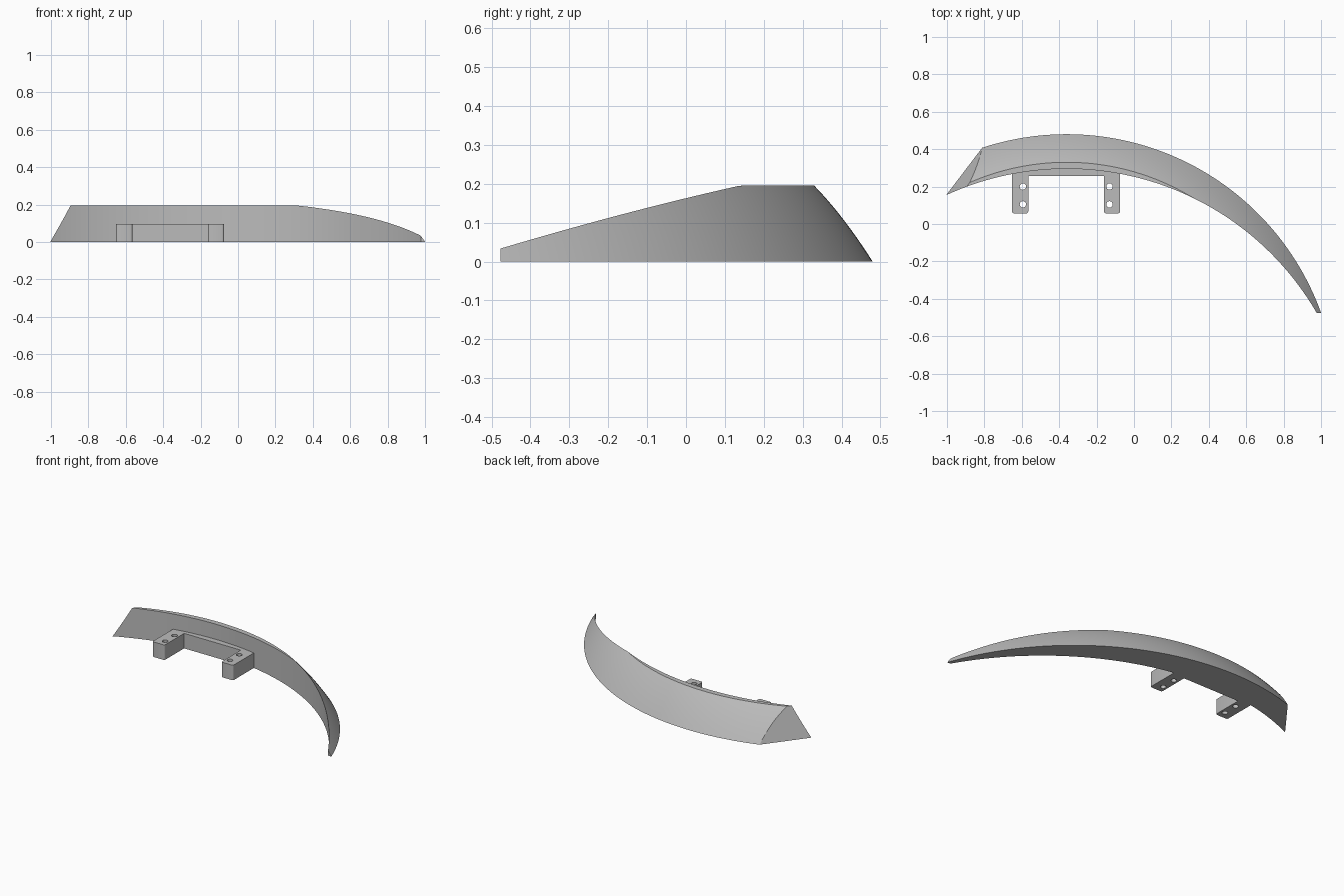
import bpy
import bmesh
from math import sin, cos, sqrt, radians
from mathutils import Vector

if "Cube" in bpy.data.objects:
    bpy.data.objects.remove(bpy.data.objects["Cube"], do_unlink=True)

grey = bpy.data.materials.new("plain grey")
grey.use_nodes = True
colour = (0.5, 0.5, 0.5, 1)
grey.diffuse_color = colour
grey.node_tree.nodes["Principled BSDF"].inputs["Base Color"].default_value = colour

CX = -0.36                        # shared x of both arc centres
OUT_Y, OUT_R = -0.966, 1.446      # outer bottom arc
IN_Y, IN_R = -1.25, 1.545         # inner wall arc
TOP, RUN = 0.195, 0.15            # body height and inward run of the slope


def slope_height(d):
    return min(TOP, 1.577 * d - 1.85 * d * d)


def finish(bm, name):
    bmesh.ops.recalc_face_normals(bm, faces=bm.faces)
    mesh = bpy.data.meshes.new(name)
    bm.to_mesh(mesh)
    bm.free()
    mesh.materials.append(grey)
    obj = bpy.data.objects.new(name, mesh)
    bpy.context.collection.objects.link(obj)
    return obj


def activate(obj):
    bpy.ops.object.select_all(action='DESELECT')
    obj.select_set(True)
    bpy.context.view_layer.objects.active = obj


# Curved body: cross-sections swept around the outer arc centre
bm = bmesh.new()
STEPS, ROWS = 120, 8
offset = OUT_Y - IN_Y
rings = []
for i in range(STEPS + 1):
    a = radians(-33 + 105 * i / STEPS)
    c = offset * cos(a)
    depth = OUT_R - (sqrt(c * c + IN_R ** 2 - offset ** 2) - c)
    section = []
    for k in range(ROWS + 1):
        d = min(depth, RUN) * k / ROWS
        section.append((d, slope_height(d)))
    section += [(depth, slope_height(depth)), (depth, 0)]
    rings.append([bm.verts.new((CX + (OUT_R - d) * sin(a),
                                OUT_Y + (OUT_R - d) * cos(a), z))
                  for d, z in section])
for r0, r1 in zip(rings, rings[1:]):
    for k in range(len(r0)):
        n = (k + 1) % len(r0)
        bm.faces.new((r0[k], r0[n], r1[n], r1[k]))
bmesh.ops.remove_doubles(bm, verts=bm.verts, dist=0.0001)

# Trim the leaning right end and the square left tip, then cap them
for point, normal in (((-1, 0.16, 0), (-0.796, 0.605, 0.305)),
                      ((0, -0.477, 0), (0, -1, 0))):
    bmesh.ops.bisect_plane(bm, geom=bm.verts[:] + bm.edges[:] + bm.faces[:],
                           plane_co=Vector(point), plane_no=Vector(normal),
                           clear_outer=True)
bmesh.ops.holes_fill(bm, edges=[e for e in bm.edges if e.is_boundary], sides=0)
body = finish(bm, "curved_body")
activate(body)
bpy.ops.object.shade_smooth_by_angle(angle=radians(25))

# Mounting bracket: two legs joined by a bar that follows the inner wall
X0, X1, X2, X3 = -0.652, -0.565, -0.16, -0.075
FRONT, BAR, HEIGHT = 0.057, 0.257, 0.097
outline = [(X0, FRONT), (X1, FRONT), (X1, BAR), (X2, BAR), (X2, FRONT), (X3, FRONT)]
for i in range(17):
    x = X3 + (X0 - X3) * i / 16
    outline.append((x, IN_Y + sqrt(IN_R ** 2 - (x - CX) ** 2) + 0.001))
bm = bmesh.new()
base = bm.faces.new([bm.verts.new((x, y, 0)) for x, y in outline])
up = bmesh.ops.extrude_face_region(bm, geom=[base], use_keep_orig=True)["geom"]
bmesh.ops.translate(bm, vec=(0, 0, HEIGHT),
                    verts=[v for v in up if isinstance(v, bmesh.types.BMVert)])
corners = [e for e in bm.edges if all(v.co.y < 0.1 for v in e.verts)
           and abs(e.verts[0].co.z - e.verts[1].co.z) > 0.05]
bmesh.ops.bevel(bm, geom=corners, offset=0.01, segments=3, profile=0.5,
                affect='EDGES')
bracket = finish(bm, "mounting_bracket")

# Screw holes through the legs
for x in (-0.594, -0.131):
    for y in (0.105, 0.2):
        bpy.ops.mesh.primitive_cylinder_add(vertices=24, radius=0.017, depth=0.4,
                                            location=(x, y, 0.05))
        cutter = bpy.context.object
        cutter.name = "hole_cutter"
        cutter.hide_render = True
        cutter.data.materials.append(grey)
        activate(bracket)
        cut = bracket.modifiers.new("screw_hole", 'BOOLEAN')
        cut.operation = 'DIFFERENCE'
        cut.solver = 'EXACT'
        cut.object = cutter
        bpy.ops.object.modifier_apply(modifier=cut.name)
        bpy.data.objects.remove(cutter, do_unlink=True)
activate(bracket)
bpy.ops.object.shade_smooth_by_angle(angle=radians(35))
